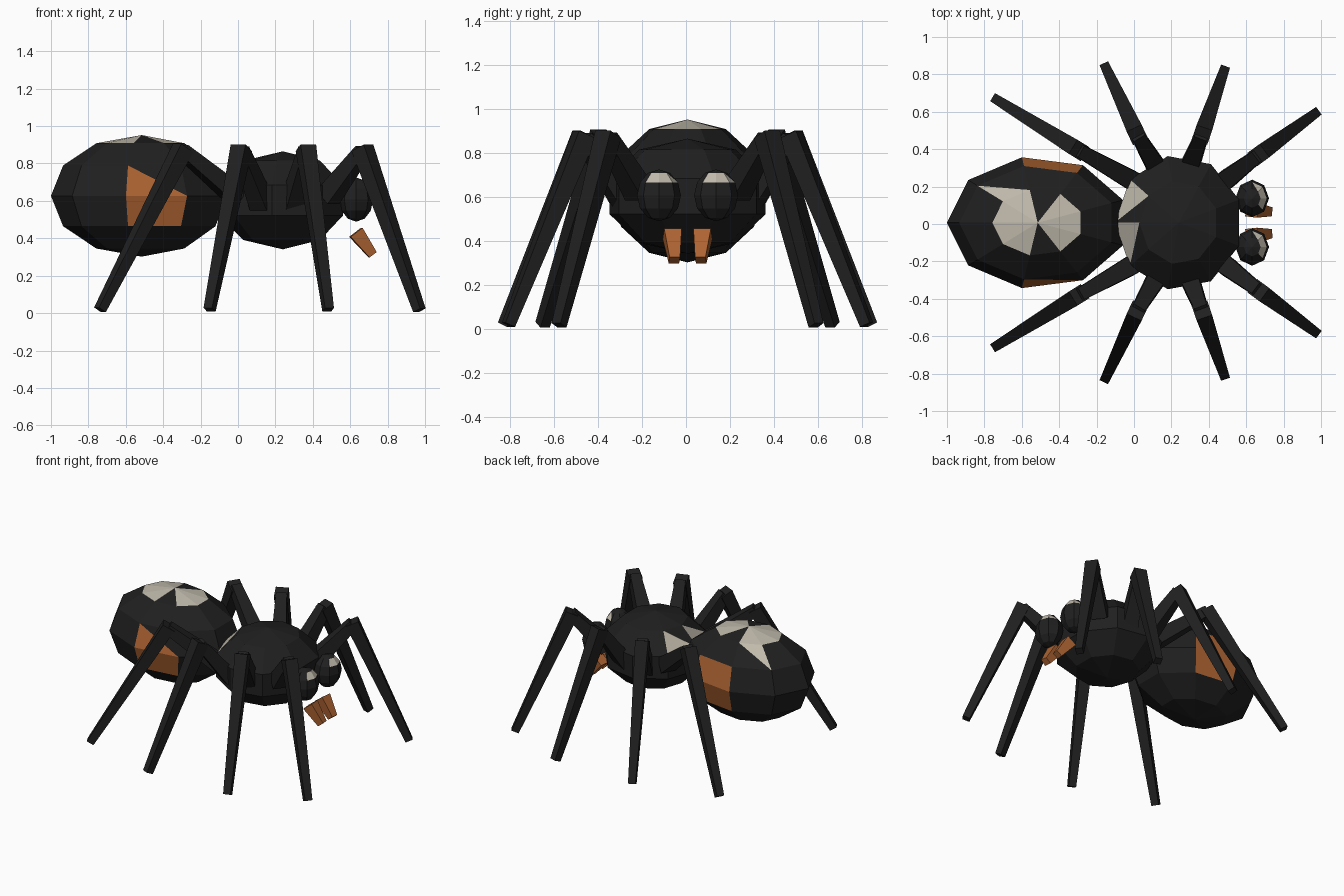
import bpy, bmesh
from math import sin, cos, pi
from mathutils import Vector

if "Cube" in bpy.data.objects:
    bpy.data.objects.remove(bpy.data.objects["Cube"])

Y0 = 0.007  # symmetry plane of the body


def material(name, rgb):
    m = bpy.data.materials.new(name)
    m.diffuse_color = (*rgb, 1)
    m.use_nodes = True
    m.node_tree.nodes["Principled BSDF"].inputs["Base Color"].default_value = m.diffuse_color
    return m


BLACK, WHITE, ORANGE = 0, 1, 2
MATS = [material("black", (0.014, 0.014, 0.014)),
        material("bone_white", (0.53, 0.49, 0.41)),
        material("burnt_orange", (0.42, 0.125, 0.032))]


def finish(name, bm):
    bmesh.ops.recalc_face_normals(bm, faces=bm.faces)
    me = bpy.data.meshes.new(name)
    bm.to_mesh(me)
    bm.free()
    for m in MATS:
        me.materials.append(m)
    ob = bpy.data.objects.new(name, me)
    bpy.context.collection.objects.link(ob)
    return ob


def ball(name, c, r, seg, rings, paint):
    """Faceted ellipsoid; column 0 starts at -x, row 0 is the top.
    paint(row, column, half) gives the colour; half 0 is upper, 1 is lower."""
    bm = bmesh.new()
    rows = []
    for i in range(rings + 1):
        t = pi * i / rings
        n = 1 if i in (0, rings) else seg
        rows.append([bm.verts.new((c[0] - r[0] * sin(t) * cos(2 * pi * j / seg),
                                   c[1] + r[1] * sin(t) * sin(2 * pi * j / seg),
                                   c[2] + r[2] * cos(t))) for j in range(n)])
    for i in range(rings):
        a, b = rows[i], rows[i + 1]
        for j in range(seg):
            u0, u1 = a[j % len(a)], a[(j + 1) % len(a)]
            l0, l1 = b[j % len(b)], b[(j + 1) % len(b)]
            for half, tri in enumerate(((u0, u1, l0), (u1, l1, l0))):
                if len(set(tri)) == 3:
                    bm.faces.new(tri).material_index = paint(i, j, half)
    return finish(name, bm)


def taper(bm, a, b, wa, wb, mat=BLACK):
    """Four-sided tapered bar from a to b with widths wa and wb."""
    a, b = Vector(a), Vector(b)
    d = (b - a).normalized()
    s = d.cross(Vector((0, 0, 1))).normalized()
    u = s.cross(d)
    ends = [[bm.verts.new(p + (s * x + u * y) * w / 2)
             for x, y in ((-1, -1), (1, -1), (1, 1), (-1, 1))]
            for p, w in ((a, wa), (b, wb))]
    faces = [ends[0], ends[1]]
    for k in range(4):
        n = (k + 1) % 4
        faces.append([ends[0][k], ends[0][n], ends[1][n], ends[1][k]])
    for f in faces:
        bm.faces.new(f).material_index = mat


# Abdomen: white star on top, orange panel on each flank
def abdomen_paint(i, j, half):
    if i == 0 and j not in (2, 6):
        return WHITE
    if i == 1 and j == 1 and half == 0:
        return WHITE
    if (j == 2 and i in (2, 3)) or (j == 6 and (i == 3 or (i == 2 and half == 1))):
        return ORANGE
    return BLACK


ball("abdomen", (-0.515, Y0, 0.627), (0.485, 0.355, 0.325), 9, 6, abdomen_paint)

# Thorax: two white triangles at the back
ball("thorax", (0.24, Y0, 0.603), (0.36, 0.38, 0.262), 9, 5,
     lambda i, j, h: WHITE if i == 1 and j in (0, 8) and h == 1 else BLACK)

# Eyes: white glint on the upper front
for side, tag in ((1, "left"), (-1, "right")):
    ball("eye_" + tag, (0.632, Y0 + side * 0.13, 0.607), (0.09, 0.1, 0.118), 8, 6,
         lambda i, j, h: WHITE if i == 1 and (j in (3, 4) or (j == 2 and h)) else BLACK)

    # Fangs: tapered orange bars
    bm = bmesh.new()
    taper(bm, (0.63, Y0 + side * 0.07, 0.432), (0.72, Y0 + side * 0.06, 0.312),
          0.08, 0.048, ORANGE)
    finish("fang_" + tag, bm)

# Legs: hip, knee, foot for one side, mirrored to the other
LEGS = [((0.48, 0.22, 0.62), (0.67, 0.365, 0.87), (0.97, 0.585, 0.015)),
        ((0.29, 0.28, 0.58), (0.365, 0.475, 0.87), (0.482, 0.815, 0.018)),
        ((0.13, 0.28, 0.58), (0.015, 0.475, 0.87), (-0.152, 0.832, 0.018)),
        ((0.0, 0.22, 0.62), (-0.30, 0.39, 0.87), (-0.738, 0.66, 0.018))]
for n, leg in enumerate(LEGS, 1):
    for side, tag in ((1, "left"), (-1, "right")):
        hip, knee, foot = (Vector((x, Y0 + side * y, z)) for x, y, z in leg)
        bm = bmesh.new()
        taper(bm, hip, knee, 0.105, 0.07)
        top = knee + (knee - foot).normalized() * 0.015
        taper(bm, top, foot, 0.088, 0.05)
        finish(f"leg_{n}_{tag}", bm)
